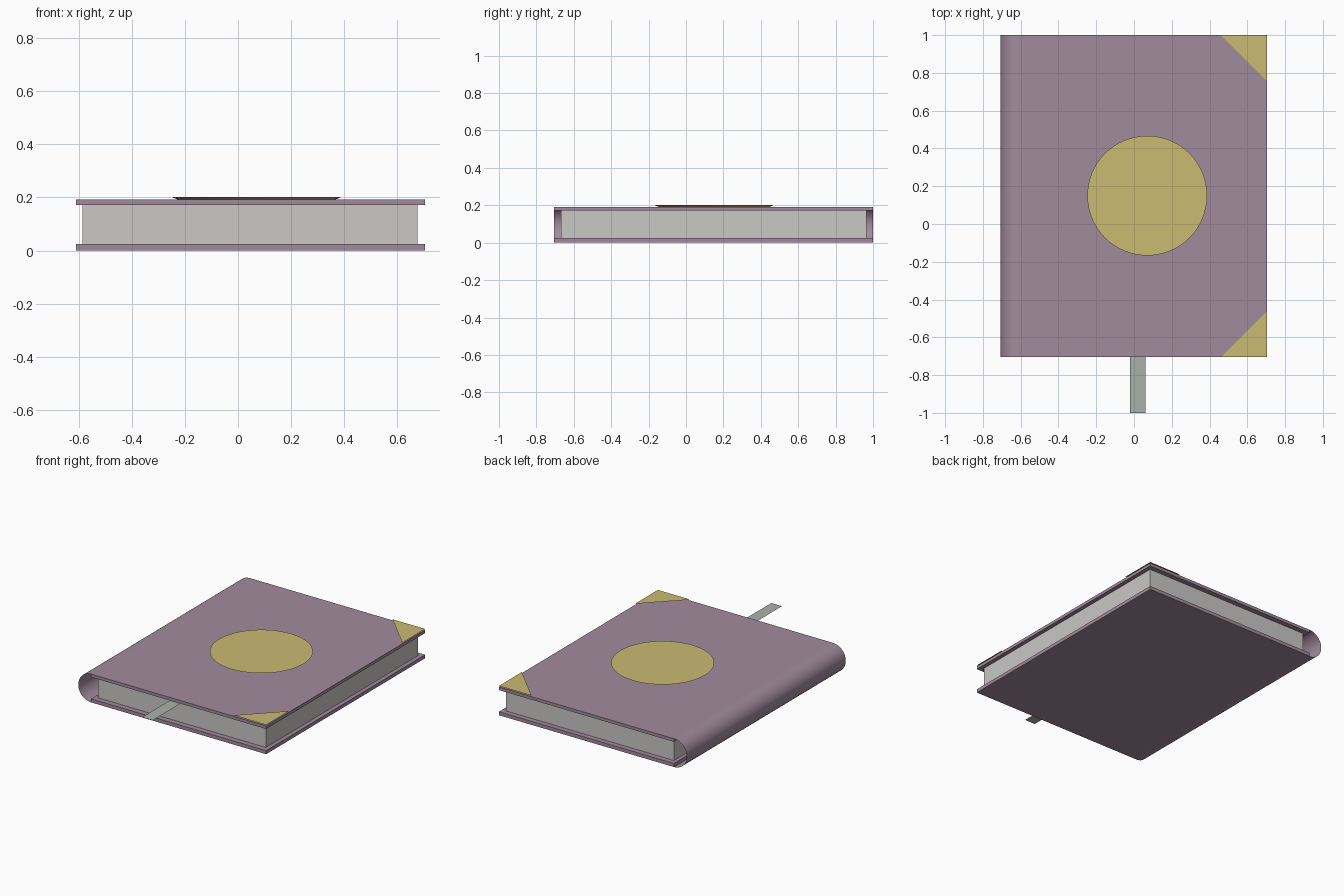
import bpy, bmesh, math

if "Cube" in bpy.data.objects:
    bpy.data.objects.remove(bpy.data.objects["Cube"])


def material(name, rgb):
    m = bpy.data.materials.new(name)
    m.diffuse_color = (*rgb, 1)
    m.use_nodes = True
    m.node_tree.nodes["Principled BSDF"].inputs["Base Color"].default_value = m.diffuse_color
    return m


PURPLE = material("dusty purple", (0.36, 0.26, 0.335))
GOLD = material("pale gold", (0.59, 0.495, 0.17))
PAPER = material("paper grey", (0.59, 0.58, 0.56))
RIBBON = material("ribbon grey", (0.41, 0.45, 0.40))


def make(name, bm, mat):
    mesh = bpy.data.meshes.new(name)
    bm.to_mesh(mesh)
    bm.free()
    mesh.materials.append(mat)
    ob = bpy.data.objects.new(name, mesh)
    bpy.context.collection.objects.link(ob)
    return ob


def box(name, lo, hi, mat):
    bm = bmesh.new()
    bmesh.ops.create_cube(bm, size=1)
    for v in bm.verts:
        v.co = [(l + h) / 2 + c * (h - l) for l, h, c in zip(lo, hi, v.co)]
    return make(name, bm, mat)


def sheet(name, points, mat):
    bm = bmesh.new()
    bm.faces.new([bm.verts.new(p) for p in points])
    return make(name, bm, mat)


X0, X1, Y0, Y1 = -0.61, 0.705, -0.705, 1.0
TOP = 0.192

# covers and page block
box("back_cover", (X0, Y0, 0), (X1, Y1, 0.024), PURPLE)
box("front_cover", (X0, Y0, 0.171), (X1, Y1, TOP), PURPLE)
box("pages", (-0.585, -0.668, 0.024), (0.677, 0.965, 0.171), PAPER)

# rounded spine: open half-cylinder sheet
bm = bmesh.new()
R, N = TOP / 2, 24
rows = []
for i in range(N + 1):
    a = math.pi / 2 + math.pi * i / N
    x, z = X0 + R * math.cos(a), R + R * math.sin(a)
    rows.append([bm.verts.new((x, y, z)) for y in (Y0, Y1)])
for a, b in zip(rows, rows[1:]):
    bm.faces.new((a[0], a[1], b[1], b[0])).smooth = True
make("spine", bm, PURPLE)

# round medallion, slightly undercut below its flat top
bm = bmesh.new()
bmesh.ops.create_cone(bm, cap_ends=True, segments=64, radius1=0.297, radius2=0.317, depth=0.009)
bmesh.ops.translate(bm, verts=bm.verts, vec=(0.07, 0.15, TOP + 0.0045))
make("medallion", bm, GOLD)

# gold corner plates on the fore edge
Z, S = 0.199, 0.245
sheet("corner_plate_near", [(X1, Y0, Z), (X1, Y0 + S, Z), (X1 - S, Y0, Z)], GOLD)
sheet("corner_plate_far", [(X1, Y1, Z), (X1 - S, Y1, Z), (X1, Y1 - S, Z)], GOLD)

# ribbon bookmark
sheet("bookmark", [(-0.02, -1, 0.17), (0.06, -1, 0.17), (0.06, -0.6, 0.17), (-0.02, -0.6, 0.17)], RIBBON)
